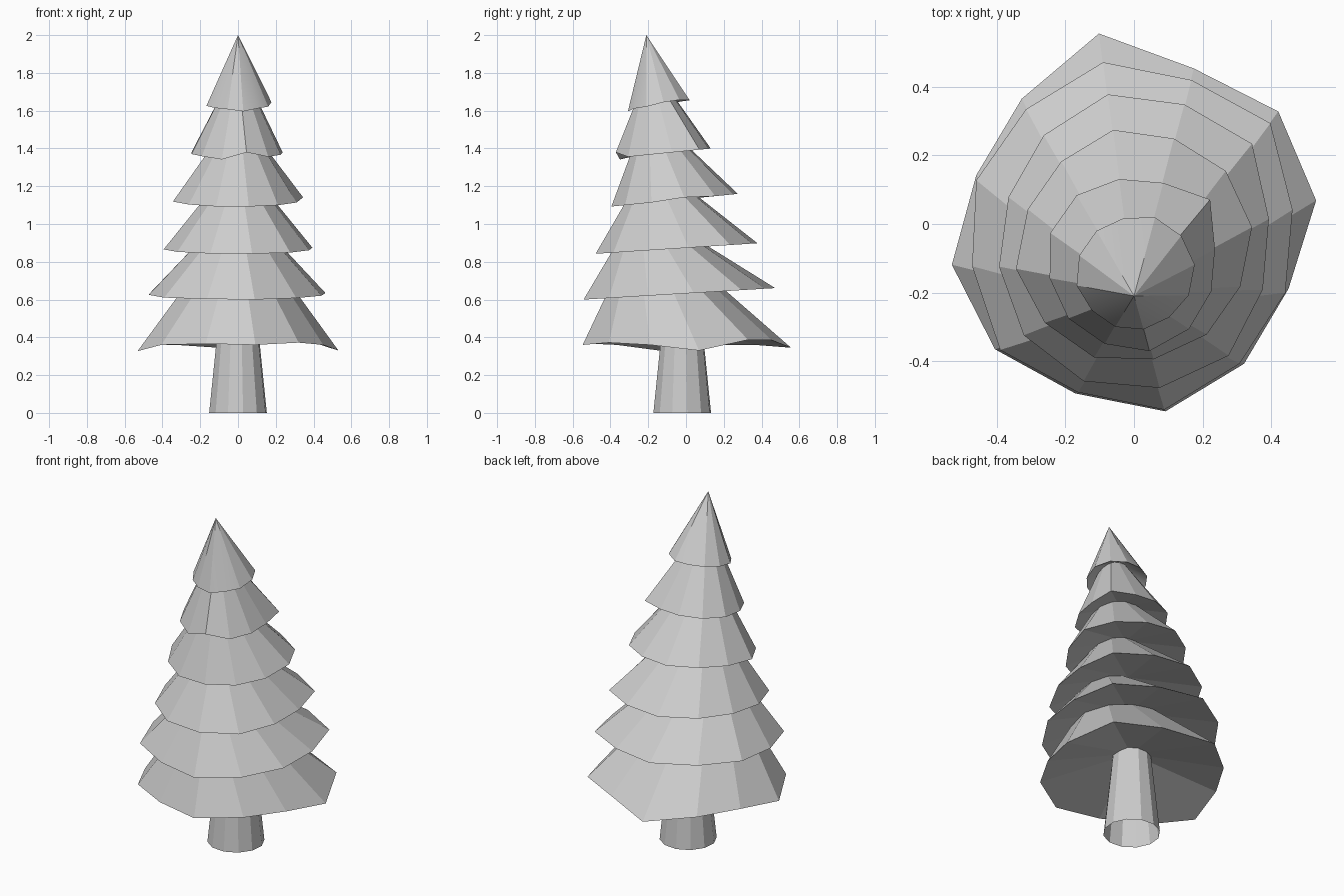
import bpy
import bmesh
from math import cos, sin, radians
from mathutils import Vector

if "Cube" in bpy.data.objects:
    bpy.data.objects.remove(bpy.data.objects["Cube"], do_unlink=True)

SIDES = 12
TIP = Vector((0, -0.21, 2))
OVERRUN = 1.35  # how far each skirt runs on inside the tier above

# Single plain grey for the whole tree
GREY = (0.61, 0.61, 0.61, 1)
grey = bpy.data.materials.new("plain grey")
grey.use_nodes = True
grey.diffuse_color = GREY
grey.node_tree.nodes["Principled BSDF"].inputs["Base Color"].default_value = GREY


def ring(bm, centre_y, radii, height):
    """Add a ring of vertices; height is a function of the side index and y."""
    verts = []
    for k, radius in enumerate(radii):
        angle = radians(10 + k * 360 / SIDES)
        y = centre_y + radius * sin(angle)
        verts.append(bm.verts.new((radius * cos(angle), y, height(k, y))))
    return verts


def bridge(bm, lower, upper):
    for k in range(SIDES):
        n = (k + 1) % SIDES
        bm.faces.new((lower[k], lower[n], upper[n], upper[k]))


def fan(bm, loop, point, flip=False):
    """Join a ring to a single point."""
    centre = bm.verts.new(point)
    for k in range(SIDES):
        a, b = loop[k], loop[(k + 1) % SIDES]
        bm.faces.new((b, a, centre) if flip else (a, b, centre))


def finish(bm, name):
    mesh = bpy.data.meshes.new(name)
    bm.to_mesh(mesh)
    bm.free()
    mesh.materials.append(grey)
    obj = bpy.data.objects.new(name, mesh)
    bpy.context.collection.objects.link(obj)
    return obj


# Trunk: tapered tube, open at the bottom
bm = bmesh.new()
foot = ring(bm, -0.02, [0.155] * SIDES, lambda k, y: 0)
neck = ring(bm, -0.02, [0.103] * SIDES, lambda k, y: 0.5)
bridge(bm, foot, neck)
finish(bm, "trunk")

# Branch tiers: rim centre y, rim height, backward tilt, underside rise,
# top centre y, top radius, and rim radii in hundredths from the left side round
tiers = [
    (-0.025, 0.36, 0.0, 0.14, -0.118, 0.315, "54 55 51 59 51 49 54 53 50 53 50 48"),
    (-0.04, 0.63, 0.06, 0.14, -0.14, 0.255, "47 52 49 52 49 49 48 51 48 51 48 47"),
    (-0.055, 0.87, 0.065, 0.12, -0.13, 0.2, "40 45 43 44 41 39 40 42 43 43 43 40"),
    (-0.07, 1.125, 0.1, 0.1, -0.135, 0.167, "35 35 34 35 33 33 35 34 34 33 33 33"),
    (-0.115, 1.375, 0.1, 0.08, -0.16, 0.12, "24 29 25 25 26 26 25 25 25 26 25 24"),
    (-0.15, 1.63, 0.15, 0.12, 0, 0, "18 18 18 17 17 17 17 16 16 16 16 17"),
]
# Sagging and raised rim corners, by tier and side
sag = {
    0: {0: -0.03, 1: 0.027, 2: 0.025, 3: -0.015, 6: -0.033, 8: 0.006, 10: 0.012},
    3: {0: 0.01},
    4: {8: -0.01, 9: 0.03},
    5: {0: 0.01, 1: 0.01, 9: -0.01},
}


def plane(tier):
    centre_y, z, tilt = tier[:3]
    return lambda y: z + tilt * (y - centre_y)


for i, tier in enumerate(tiers):
    centre_y, z, tilt, rise, top_y, top_r, text = tier
    radii = [int(r) / 100 for r in text.split()]
    mean = sum(radii) / SIDES
    level = plane(tier)
    offsets = sag.get(i, {})
    bm = bmesh.new()
    rim = ring(bm, centre_y, radii, lambda k, y: level(y) + offsets.get(k, 0))
    # Hollow, slightly conical underside
    fan(bm, rim, (0, centre_y, z + rise), flip=True)
    if i + 1 < len(tiers):
        above = plane(tiers[i + 1])
        # The top ring follows the uneven rim at half strength
        top = ring(bm, top_y, [top_r * (r / mean + 1) / 2 for r in radii],
                   lambda k, y: above(y))
        for low, high in zip(rim, top):
            high.co = low.co.lerp(high.co, OVERRUN)
        bridge(bm, rim, top)
        finish(bm, f"branch_tier_{i + 1}")
    else:
        # Pointed crown, partly softened around the cone
        fan(bm, rim, TIP)
        crown = finish(bm, "crown")
        bpy.ops.object.select_all(action="DESELECT")
        crown.select_set(True)
        bpy.context.view_layer.objects.active = crown
        bpy.ops.object.shade_smooth_by_angle(angle=radians(24))
